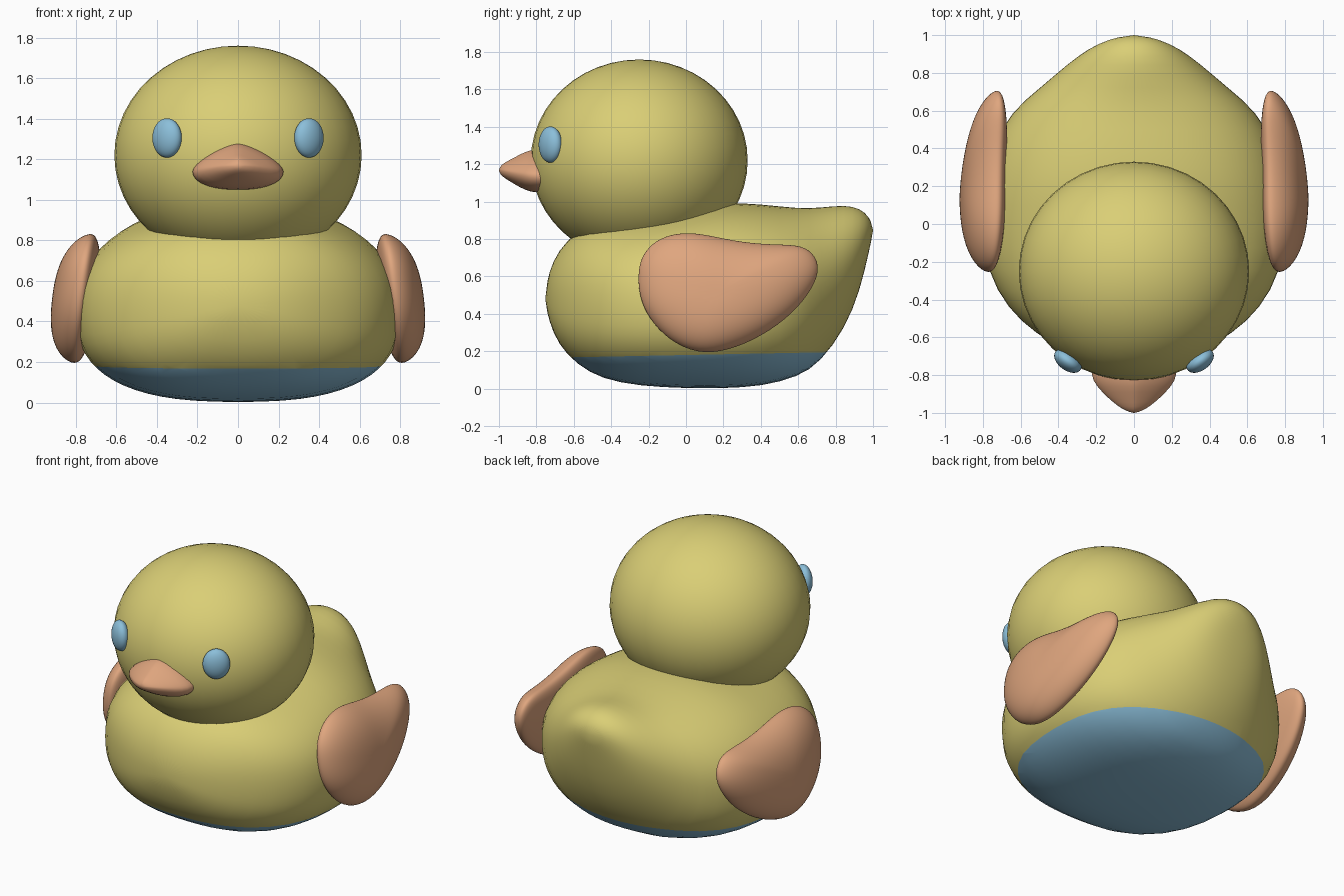
import bpy, bmesh
from math import sin, cos, pi, radians, copysign
from mathutils import Vector

if "Cube" in bpy.data.objects:
    bpy.data.objects.remove(bpy.data.objects["Cube"])


def material(name, rgb):
    m = bpy.data.materials.new(name)
    m.diffuse_color = (*rgb, 1)
    m.use_nodes = True
    m.node_tree.nodes["Principled BSDF"].inputs["Base Color"].default_value = m.diffuse_color
    return m


YELLOW = material("yellow", (0.70, 0.62, 0.18))
ORANGE = material("orange", (0.74, 0.38, 0.21))
BLUE = material("blue", (0.26, 0.52, 0.70))


def add_object(name, rings, poles, mat, levels=1):
    """Skin a row of closed rings, fan both ends to poles, subdivide."""
    bm = bmesh.new()
    vr = [[bm.verts.new(p) for p in r] for r in rings]
    n = len(vr[0])
    for a, b in zip(vr, vr[1:]):
        for i in range(n):
            j = (i + 1) % n
            bm.faces.new((a[i], a[j], b[j], b[i]))
    for ring, pole in ((vr[0], poles[0]), (vr[-1], poles[1])):
        p = bm.verts.new(pole)
        for i in range(n):
            bm.faces.new((ring[i], ring[(i + 1) % n], p))
    bmesh.ops.recalc_face_normals(bm, faces=bm.faces)
    for f in bm.faces:
        f.smooth = True
    me = bpy.data.meshes.new(name)
    bm.to_mesh(me)
    bm.free()
    ob = bpy.data.objects.new(name, me)
    bpy.context.collection.objects.link(ob)
    me.materials.append(mat)
    mod = ob.modifiers.new("smooth", 'SUBSURF')
    mod.levels = mod.render_levels = levels
    bpy.context.view_layer.objects.active = ob
    bpy.ops.object.modifier_apply(modifier=mod.name)
    return ob


def section(y, w, bottom, top, mid, n_top, n_bot, count=32):
    """Superellipse cross-section standing across the y axis."""
    pts = []
    for i in range(count):
        t = 2 * pi * i / count
        c, s = cos(t), sin(t)
        e = 2 / (n_top if s >= 0 else n_bot)
        h = top - mid if s >= 0 else mid - bottom
        pts.append((w * copysign(abs(c) ** e, c), y,
                    mid + h * copysign(abs(s) ** e, s)))
    return pts


def ellipsoid(name, loc, radii, mat, rot_z=0.0):
    bpy.ops.mesh.primitive_uv_sphere_add(segments=40, ring_count=24, location=loc,
                                         rotation=(0, 0, rot_z))
    ob = bpy.context.object
    ob.name = name
    ob.scale = radii
    ob.data.materials.append(mat)
    bpy.ops.object.shade_smooth()


# body with raised tail: y, half width, bottom, top, widest height, top exponent
body_sections = [
    (-.735, .18, .37, .62, .48, 2.1), (-.685, .34, .235, .74, .47, 2.2),
    (-.58, .525, .125, .85, .46, 2.3), (-.45, .67, .05, .90, .45, 2.3),
    (-.25, .785, .012, .93, .45, 2.3), (0, .81, 0, .96, .45, 2.3),
    (.2, .80, 0, 1.0, .45, 2.2), (.4, .765, .01, .99, .47, 2.1),
    (.6, .65, .06, .965, .50, 2.0), (.72, .50, .14, .97, .55, 1.9),
    (.85, .35, .32, .985, .65, 1.9), (.93, .24, .52, .965, .74, 2.0),
    (.98, .13, .74, .92, .83, 2.0)]
body = add_object("body", [section(*s, 2.6 if s[0] < .7 else 2.1) for s in body_sections],
                  ((0, -.755, .48), (0, 1.003, .85)), YELLOW)

# blue underside, split off along a nearly level line
body.data.materials.append(BLUE)
bm = bmesh.new()
bm.from_mesh(body.data)
cut, normal = Vector((0, 0, .18)), Vector((0, -.02, 1))
bmesh.ops.bisect_plane(bm, geom=bm.verts[:] + bm.edges[:] + bm.faces[:],
                       plane_co=cut, plane_no=normal)
for f in bm.faces:
    if (f.calc_center_median() - cut).dot(normal) < 0:
        f.material_index = 1
bm.to_mesh(body.data)
bm.free()

# head
ellipsoid("head", (0, -.25, 1.22), (.61, .58, .54), YELLOW)

# beak
beak_sections = [
    (-.70, .22, 1.05, 1.28, 1.14), (-.80, .235, 1.045, 1.285, 1.14),
    (-.86, .20, 1.06, 1.27, 1.145), (-.92, .14, 1.095, 1.235, 1.155),
    (-.97, .08, 1.125, 1.21, 1.165), (-.992, .035, 1.145, 1.19, 1.168)]
add_object("beak", [section(*s, 1.4, 2.2, 24) for s in beak_sections],
           ((0, -.70, 1.15), (0, -1.002, 1.168)), ORANGE)

# wings: side outline (y, z) shrunk inwards in rings that bulge in x
outline = [(-.265, .6), (-.25, .71), (-.17, .80), (-.05, .84), (.08, .835), (.25, .795),
           (.42, .775), (.57, .775), (.67, .755), (.73, .66), (.69, .54), (.58, .40),
           (.41, .275), (.22, .195), (.06, .18), (-.10, .255), (-.21, .38), (-.255, .49)]
CY, CZ = .18, .52


def wing_point(side, y, z, s, bulge):
    y, z = CY + (y - CY) * s, CZ + (z - CZ) * s
    base = .80 - .13 * (z - .19) - .04 * y
    return (side * (base + bulge * (1 - s ** 2.6) ** .55), y, z)


for label, side in (("right", 1), ("left", -1)):
    steps = [(.3, -.06), (.65, -.06), (.9, -.06), (1, 0),
             (.97, .165), (.88, .165), (.72, .165), (.5, .165), (.25, .165)]
    rings = [[wing_point(side, y, z, s, b) for y, z in outline] for s, b in steps]
    add_object("wing_" + label, rings,
               (wing_point(side, CY, CZ, 0, -.06), wing_point(side, CY, CZ, 0, .165)),
               ORANGE, 2)
    # eye
    ellipsoid("eye_" + label, (side * .35, -.725, 1.305), (.082, .05, .097), BLUE,
              side * radians(36))
